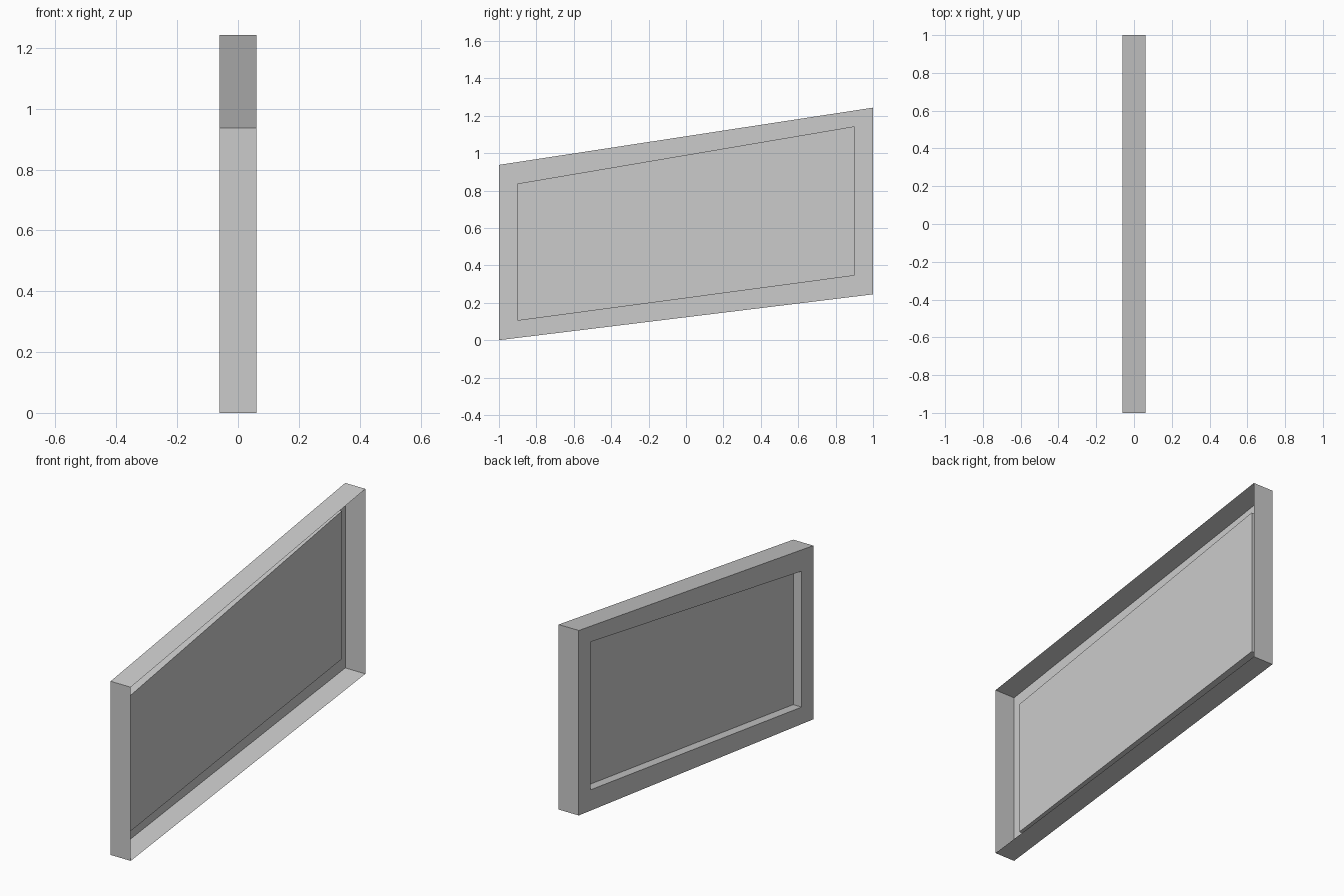
import bpy, bmesh

if "Cube" in bpy.data.objects:
    bpy.data.objects.remove(bpy.data.objects["Cube"])

OUTER_X, FACE_X, PANEL_X = 0.06, -0.06, -0.01
outer = [(-1, 0), (1, 0.245), (1, 1.243), (-1, 0.937)]
inner = [(-0.9, 0.104), (0.9, 0.345), (0.9, 1.143), (-0.9, 0.837)]

bm = bmesh.new()


def ring(profile, x):
    return [bm.verts.new((x, y, z)) for y, z in profile]


def bridge(a, b):
    for i in range(4):
        j = (i + 1) % 4
        bm.faces.new((a[i], a[j], b[j], b[i]))


# Slanted shell, open on the +x side: outer rim, front border, recess walls
rings = [ring(outer, OUTER_X), ring(outer, FACE_X),
         ring(inner, FACE_X), ring(inner, PANEL_X)]
for a, b in zip(rings, rings[1:]):
    bridge(a, b)

# Recessed panel, facing -x
bm.faces.new(rings[-1])
bmesh.ops.recalc_face_normals(bm, faces=bm.faces)
panel = bm.faces[:][-1]
if panel.normal.x > 0:
    bmesh.ops.reverse_faces(bm, faces=bm.faces[:])

mesh = bpy.data.meshes.new("slanted_panel_frame")
bm.to_mesh(mesh)
bm.free()
frame = bpy.data.objects.new("slanted_panel_frame", mesh)
bpy.context.collection.objects.link(frame)
